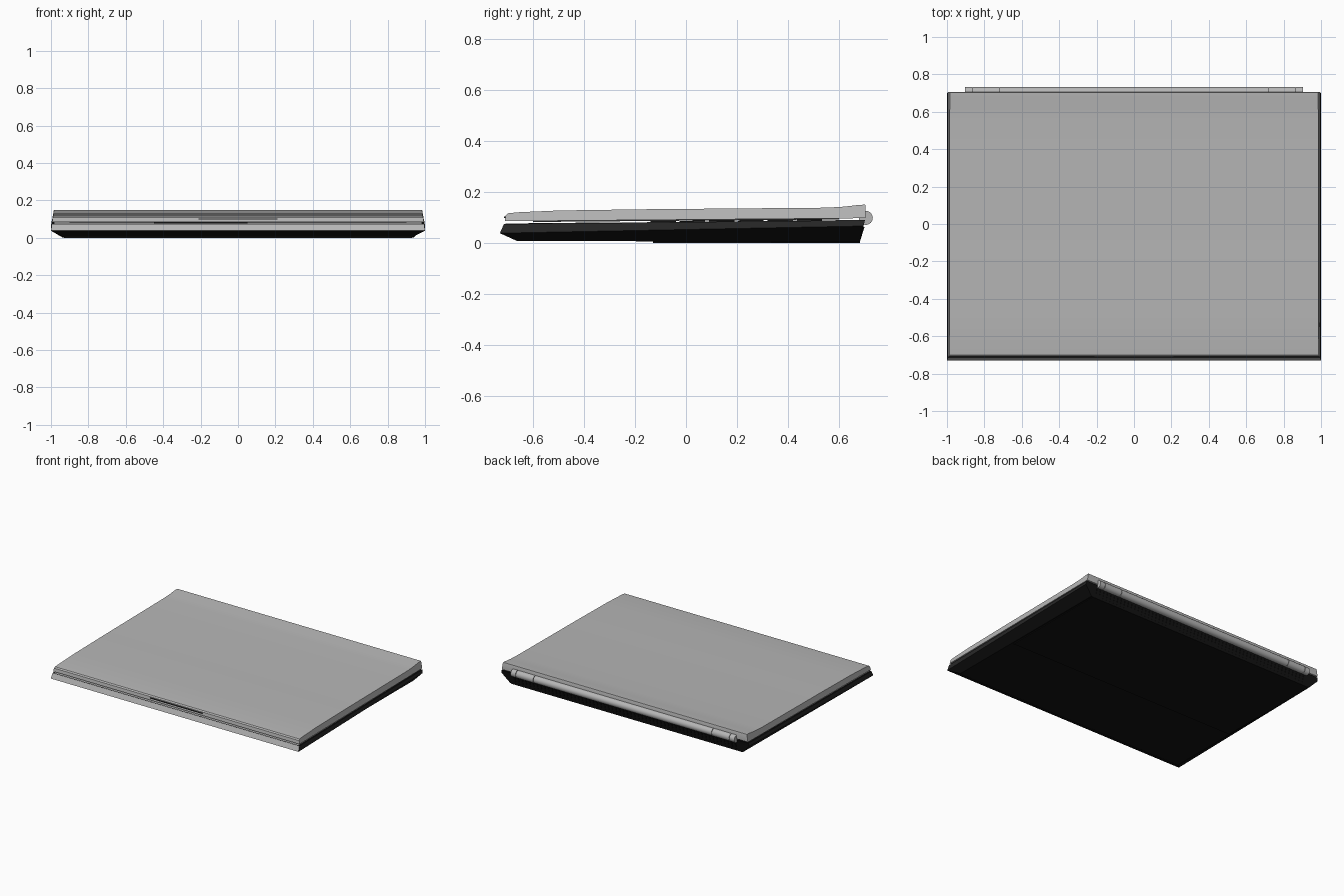
import bpy, bmesh, math

if "Cube" in bpy.data.objects:
    bpy.data.objects.remove(bpy.data.objects["Cube"])


def material(name, c):
    m = bpy.data.materials.new(name)
    m.diffuse_color = (c, c, c, 1)
    m.use_nodes = True
    m.node_tree.nodes["Principled BSDF"].inputs["Base Color"].default_value = m.diffuse_color
    return m


SILVER = material("silver grey", 0.47)
BLACK = material("matte black", 0.006)
DARK = material("dark grey", 0.02)
SCREEN = material("screen grey", 0.04)


def finish(name, bm, mats, smooth=False):
    bmesh.ops.recalc_face_normals(bm, faces=bm.faces)
    me = bpy.data.meshes.new(name)
    bm.to_mesh(me)
    bm.free()
    ob = bpy.data.objects.new(name, me)
    bpy.context.collection.objects.link(ob)
    for m in mats:
        me.materials.append(m)
    if smooth:
        bpy.context.view_layer.objects.active = ob
        ob.select_set(True)
        bpy.ops.object.shade_smooth_by_angle(angle=math.radians(35))
        ob.select_set(False)
    return ob


def loft(bm, rings, closed_ends=True):
    """Bridge rings of points, capping both ends."""
    vs = [[bm.verts.new(p) for p in r] for r in rings]
    n = len(vs[0])
    for a, b in zip(vs, vs[1:]):
        for i in range(n):
            bm.faces.new((a[i], a[(i + 1) % n], b[(i + 1) % n], b[i]))
    bm.faces.new(vs[0])
    bm.faces.new(vs[-1])


def box(bm, x0, x1, y0, y1, z0, z1, slope=0.0):
    """Box whose heights follow the sloping deck."""
    loft(bm, [[(x, y, z + slope * y) for x, y in
               ((x0, y0), (x1, y0), (x1, y1), (x0, y1))] for z in (z0, z1)])


def cyl(bm, x0, x1, y, z, r, n=24):
    ring = [(math.cos(2 * math.pi * i / n) * r, math.sin(2 * math.pi * i / n) * r)
            for i in range(n)]
    loft(bm, [[(x, y + a, z + b) for a, b in ring] for x in (x0, x1)])


# lid: side profile (y, z, half width) swept across x
lid_profile = [(-0.712, 0.085, 0.994), (-0.708, 0.108, 0.990), (-0.700, 0.116, 0.987),
               (-0.66, 0.120, 0.986), (-0.50, 0.127, 0.986), (-0.15, 0.132, 0.986),
               (0.55, 0.138, 0.986), (0.62, 0.142, 0.985), (0.68, 0.149, 0.984),
               (0.703, 0.150, 0.984), (0.705, 0.146, 0.985), (0.705, 0.097, 0.994)]
bm = bmesh.new()
loft(bm, [[(s * w, y, z) for y, z, w in lid_profile] for s in (-1, 1)])
finish("lid", bm, [SILVER], True)

# display panel under the lid
bm = bmesh.new()
box(bm, -0.9, 0.9, -0.6, 0.6, 0.087, 0.092, 0.0085)
finish("display_panel", bm, [SCREEN])

# base: upper band with upright sides, lower tub tapering inwards
bm = bmesh.new()


def rect(w, y0, z0, y1, z1):
    return [(-w, y0, z0), (w, y0, z0), (w, y1, z1), (-w, y1, z1)]


loft(bm, [rect(0.94, -0.665, 0.008, 0.683, 0.003),
          rect(1.0, -0.731, 0.038, 0.697, 0.066),
          rect(0.996, -0.715, 0.074, 0.703, 0.089)])
bm.normal_update()
base = finish("base", bm, [BLACK, SILVER, DARK])
for p in base.data.polygons:
    if p.normal.y < -0.6 and p.center.z > 0.035:
        p.material_index = 1          # silver front strip
    elif abs(p.normal.x) > 0.95:
        p.material_index = 2          # upright side bands

# bottom cover plate at the rear half
bm = bmesh.new()
box(bm, -0.93, 0.93, -0.13, 0.683, 0.0, 0.006)
finish("bottom_cover", bm, [BLACK])

# deck plate following the slope of the base
S = 0.0106
bm = bmesh.new()
box(bm, -0.985, 0.985, -0.712, 0.69, 0.0805, 0.0825, S)
finish("deck", bm, [SILVER])

# touchpad
bm = bmesh.new()
box(bm, -0.45, 0.05, -0.62, -0.25, 0.082, 0.0835, S)
finish("touchpad", bm, [DARK])

# keyboard rows
bm = bmesh.new()
for r in range(6):
    y = -0.14 + r * 0.115
    for c in range(15):
        x = -0.87 + c * 0.116
        box(bm, x, x + 0.104, y, y + 0.1, 0.082, 0.0865, S)
finish("keys", bm, [BLACK])

# hinge barrel with end knuckles
HY, HZ = 0.706, 0.098
bm = bmesh.new()
cyl(bm, -0.718, 0.718, HY, HZ, 0.027)
finish("hinge_barrel", bm, [SILVER], True)
bm = bmesh.new()
for s in (-1, 1):
    for a, b in ((0.722, 0.86), (0.864, 0.903)):
        cyl(bm, min(s * a, s * b), max(s * a, s * b), HY, HZ, 0.0275)
finish("hinge_knuckles", bm, [SILVER], True)
bm = bmesh.new()
cyl(bm, -0.9, 0.9, HY, HZ, 0.024)
finish("hinge_pin", bm, [DARK], True)

# lid latch on the front edge
bm = bmesh.new()
box(bm, -0.21, 0.21, -0.7145, -0.708, 0.097, 0.103)
finish("latch", bm, [DARK])

# rear vent ribs
bm = bmesh.new()
for i in range(60):
    x = -0.89 + i * 0.0302
    loft(bm, [[(x, 0.684, 0.008), (x + 0.014, 0.684, 0.008),
               (x + 0.014, 0.68, 0.008), (x, 0.68, 0.008)],
              [(x, 0.701, 0.062), (x + 0.014, 0.701, 0.062),
               (x + 0.014, 0.69, 0.062), (x, 0.69, 0.062)]])
finish("rear_vent_ribs", bm, [BLACK])
